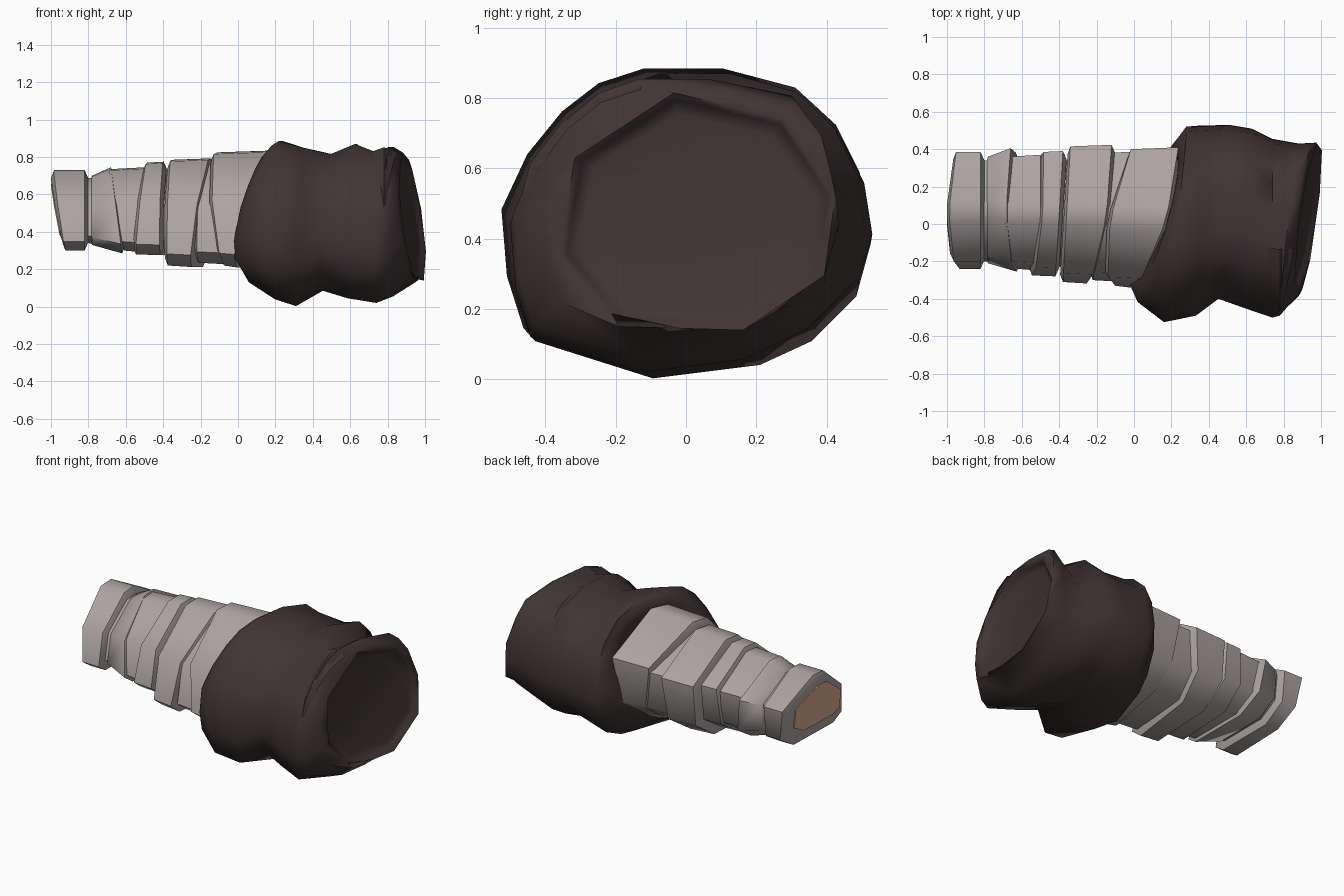
import bpy, bmesh, math

cube = bpy.data.objects.get("Cube")
if cube:
    bpy.data.objects.remove(cube, do_unlink=True)


def material(name, colour):
    mat = bpy.data.materials.new(name)
    mat.use_nodes = True
    mat.diffuse_color = (*colour, 1)
    mat.node_tree.nodes["Principled BSDF"].inputs["Base Color"].default_value = (*colour, 1)
    return mat


CLOTH = material("dark sleeve cloth", (.051, .035, .035))
WRAP = material("grey bandage", (.41, .37, .36))
SKIN = material("brown skin", (.72, .43, .29))

# Cross-sections as (y, z) within a unit box, clockwise from the top
ARM = [(-.17, .97), (.15, 1), (1, .33), (.93, -.58), (.45, -1), (-.78, -1), (-1, -.78), (-.87, .15)]
MOUTH = [(-.17, 1), (.63, .78), (1, .14), (.92, -.54), (.33, -1), (-.57, -.97), (-1, -.38), (-.89, .45)]
PUFFY = [(-.22, 1), (.2, 1), (.6, .87), (.82, .62), (.95, .3), (1, -.1), (.92, -.45), (.67, -.75),
         (.38, -.91), (-.22, -1), (-.88, -.75), (-.97, -.4), (-1, .05), (-.86, .42), (-.67, .71), (-.47, .9)]


def moved(shape, changes):
    """Copy a cross-section with some of its corners moved."""
    return [changes.get(i, p) for i, p in enumerate(shape)]


SUNKEN = moved(PUFFY, {1: (.15, .95), 2: (.48, .82), 3: (.74, .58)})
BOXY = moved(PUFFY, {2: (.72, .88), 3: (.88, .62)})


def with_midpoints(shape):
    """Add a midpoint to every side of a cross-section."""
    out = []
    for (y, z), (v, w) in zip(shape, shape[1:] + shape[:1]):
        out += [(y, z), ((y + v) / 2, (z + w) / 2)]
    return out


def ring(shape, x, box, tilt=(0, 0), grow=0):
    """Fit a cross-section to a (y0, y1, z0, z1) box, leaning along x."""
    y0, y1, z0, z1 = box
    return [(x + a * tilt[0] + b * tilt[1],
             (y0 + y1) / 2 + a * ((y1 - y0) / 2 + grow),
             (z0 + z1) / 2 + b * ((z1 - z0) / 2 + grow)) for a, b in shape]


def loft(name, rings, mat, angle, closed=True):
    bm = bmesh.new()
    rows = [[bm.verts.new(p) for p in r] for r in rings]
    for r, s in zip(rows, rows[1:]):
        for i in range(len(r) if closed else len(r) - 1):
            j = (i + 1) % len(r)
            bm.faces.new((r[i], r[j], s[j], s[i]))
    if closed:
        bm.faces.new(rows[0])
        bm.faces.new(rows[-1])
    bmesh.ops.remove_doubles(bm, verts=bm.verts, dist=.0005)
    bmesh.ops.recalc_face_normals(bm, faces=bm.faces)
    mesh = bpy.data.meshes.new(name)
    bm.to_mesh(mesh)
    bm.free()
    obj = bpy.data.objects.new(name, mesh)
    bpy.context.collection.objects.link(obj)
    mesh.materials.append(mat)
    bpy.ops.object.select_all(action='DESELECT')
    obj.select_set(True)
    bpy.context.view_layer.objects.active = obj
    bpy.ops.object.shade_smooth_by_angle(angle=math.radians(angle))


# Overlapping bandage wraps: start x, end x, box, flare, lean at start, lean at end
WRAPS = [
    (-.95, -.82, (-.24, .385, .3, .73), 0, (.01, -.035), (0, 0)),
    (-.78, -.65, (-.21, .36, .33, .7), .045, (0, 0), (0, -.03)),
    (-.65, -.5, (-.24, .36, .3, .735), .01, (0, -.04), (0, 0)),
    (-.51, -.4, (-.275, .385, .28, .77), .005, (.02, .02), (.02, 0)),
    (-.36, -.18, (-.31, .415, .22, .785), .008, (.02, 0), (.05, .03)),
    (-.19, .02, (-.3, .38, .235, .765), .01, (.03, 0), (.07, 0)),
    (-.07, .12, (-.33, .4, .22, .825), .01, (.07, -.05), (.1, .05)),
]
for n, (x0, x1, box, flare, lean0, lean1) in enumerate(WRAPS, 1):
    loft(f"bandage_wrap_{n}", [
        ring(ARM, x0 - .015, box, lean0, -.04),
        ring(ARM, x0, box, lean0),
        ring(ARM, x1, box, lean1, flare),
        ring(ARM, x1 + .02, box, lean1, flare - .045)], WRAP, 57)

# Inner layer that closes the gaps between the wraps
loft("inner_bandage", [ring(ARM, -.88, WRAPS[0][2], grow=-.045),
                       ring(ARM, .1, WRAPS[5][2], grow=-.04)], WRAP, 57)

# Bare end of the arm, set nearly flush in the first wrap
stump = (-.265, .35, .3, .73)
loft("arm_end", [ring(ARM, x, stump, (.0085, -.028), -.075) for x in (-.972, -.955)], SKIN, 30)

# Baggy sleeve: cross-section, x, box, lean
SLEEVE = [
    (PUFFY, .12, (-.31, .37, .24, .8), (.1, .07)),
    (PUFFY, .11, (-.35, .4, .2, .83), (.1, .07)),
    (PUFFY, .14, (-.43, .46, .13, .86), (.1, .06)),
    (PUFFY, .22, (-.525, .52, .04, .885), (.06, .01)),
    (PUFFY, .33, (-.49, .525, .003, .85), (0, .02)),
    (PUFFY, .48, (-.4, .53, .085, .815), (.03, .02)),
    (PUFFY, .61, (-.45, .51, .045, .87), (.02, .02)),
    (SUNKEN, .74, (-.5, .455, .02, .825), (0, 0)),
    (BOXY, .83, (-.49, .43, .055, .855), (.05, -.01)),
    (BOXY, .915, (-.4, .435, .13, .825), (.055, -.045)),
]
mouth = with_midpoints(MOUTH)
rings = [ring(*row) for row in SLEEVE]

# Turned-in cuff and the shallow dished end inside it
lean = (.055, -.045)
opening = (-.36, .425, .14, .815)
rings += [ring(mouth, .93, opening, lean),
          ring(mouth, .915, opening, lean, -.02),
          ring(mouth, .9, opening, lean, -.03),
          ring(mouth, .89, opening, lean, -.06)]
loft("sleeve", rings, CLOTH, 60)

# Tapered fold of cloth hanging down the front of the sleeve
FOLD_BOX = (-.5, .445, .04, .84)
base = ring(PUFFY, .78, FOLD_BOX, grow=-.015)
crest = ring(PUFFY, .78, FOLD_BOX, grow=.012)
rows = []
for step, i in enumerate((0, 15, 14, 13, 12)):
    width = .075 * (1 - step / 4)
    x, y, z = base[i]
    rows.append([(x - width, y, z), crest[i] if width else base[i], (x + width, y, z)])
loft("front_fold", rows, CLOTH, 25, closed=False)
